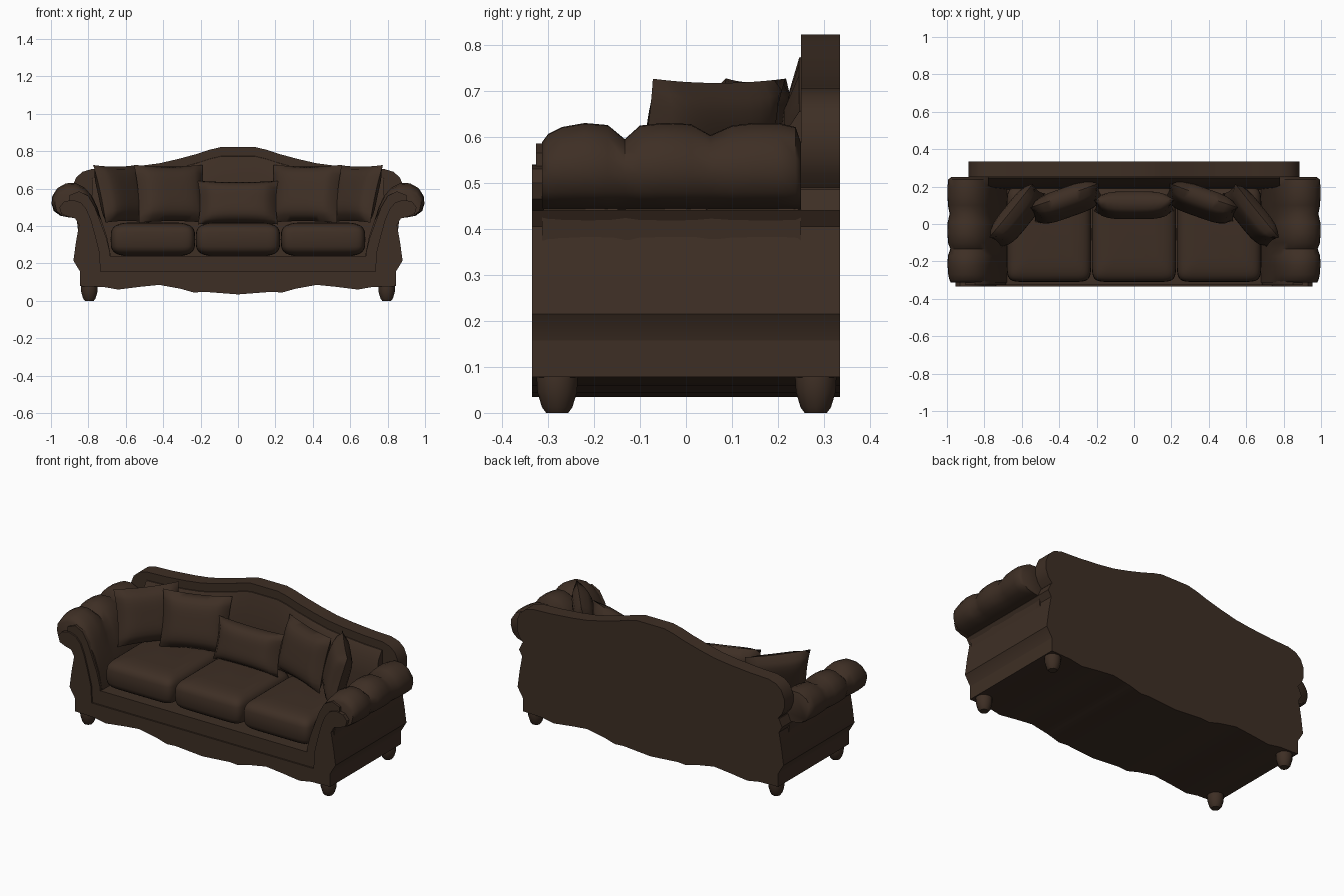
import bpy, bmesh, math
from mathutils import Matrix, Vector

if "Cube" in bpy.data.objects:
    bpy.data.objects.remove(bpy.data.objects["Cube"])

fabric = bpy.data.materials.new("dark brown upholstery")
fabric.diffuse_color = (0.048, 0.028, 0.018, 1)
fabric.use_nodes = True
fabric.node_tree.nodes["Principled BSDF"].inputs["Base Color"].default_value = fabric.diffuse_color


def finish(name, bm, angle=35):
    bmesh.ops.recalc_face_normals(bm, faces=bm.faces)
    me = bpy.data.meshes.new(name)
    bm.to_mesh(me)
    bm.free()
    ob = bpy.data.objects.new(name, me)
    bpy.context.collection.objects.link(ob)
    me.materials.append(fabric)
    bpy.ops.object.select_all(action='DESELECT')
    ob.select_set(True)
    bpy.context.view_layer.objects.active = ob
    bpy.ops.object.shade_smooth_by_angle(angle=math.radians(angle))
    return ob


def loft(name, rings, closed=True, angle=35):
    """Skin a list of point rings and cap both ends."""
    bm = bmesh.new()
    vs = [[bm.verts.new(p) for p in r] for r in rings]
    n = len(vs[0])
    for a, b in zip(vs, vs[1:]):
        for i in range(n):
            j = (i + 1) % n
            bm.faces.new((a[i], a[j], b[j], b[i]))
    bm.faces.new(vs[0])
    bm.faces.new(vs[-1])
    return finish(name, bm, angle)


def prism(name, outline, y0, y1, s=1):
    """Extrude a front (x, z) outline along y."""
    return loft(name, [[(s * x, y, z) for x, z in outline] for y in (y0, y1)])


def mirrored(half):
    return half + [(-x, z) for x, z in reversed(half) if x > 0]


def spow(v, e):
    return math.copysign(abs(v) ** e, v)


def cushion(name, centre, size):
    """Rounded box as a superellipsoid."""
    rings = []
    for i in range(1, 16):
        t = -math.pi / 2 + math.pi * i / 16
        r, z = spow(math.cos(t), 0.4), spow(math.sin(t), 0.55)
        ring = []
        for k in range(40):
            a = 2 * math.pi * k / 40
            ring.append((centre[0] + size[0] * r * spow(math.cos(a), 0.2),
                         centre[1] + size[1] * r * spow(math.sin(a), 0.2),
                         centre[2] + size[2] * z))
        rings.append(ring)
    return loft(name, rings, angle=60)


def pillow(name, centre, w, h, thick, yaw, tilt):
    """Thin-edged pillow with pulled-out corners."""
    n = 12
    m = Matrix.Translation(centre) @ Matrix.Rotation(yaw, 4, 'Z') @ Matrix.Rotation(-tilt, 4, 'X')
    bm = bmesh.new()
    for side in (-1, 1):
        g = []
        for i in range(n + 1):
            row = []
            for j in range(n + 1):
                u, v = 2 * i / n - 1, 2 * j / n - 1
                d = ((1 - u ** 4) * (1 - v ** 4)) ** 0.6
                p = Vector((u * w / 2 * (1 - 0.06 * (1 - v * v)),
                            side * thick / 2 * d,
                            v * h / 2 * (1 - 0.06 * (1 - u * u))))
                row.append(bm.verts.new(m @ p))
            g.append(row)
        for i in range(n):
            for j in range(n):
                bm.faces.new((g[i][j], g[i + 1][j], g[i + 1][j + 1], g[i][j + 1]))
    bmesh.ops.remove_doubles(bm, verts=bm.verts, dist=1e-5)
    return finish(name, bm, 60)


# Scalloped apron running the full depth, and the seat rail above it
prism("apron", mirrored([(0, .034), (.18, .048), (.235, .044), (.31, .065), (.42, .085),
                         (.52, .075), (.64, .06), (.72, .074), (.845, .078), (.845, .157),
                         (0, .157)]), -.335, .335)
prism("seat_rail", mirrored([(0, .15), (.74, .15), (.74, .24), (0, .24)]), -.326, .33)

# Camel-shaped back panel
TOP = [(0, .822), (.09, .822), (.15, .808), (.22, .785), (.32, .758), (.42, .735), (.52, .722),
       (.66, .71), (.78, .705), (.83, .69), (.865, .66), (.885, .61), (.885, .56), (.87, .52),
       (.845, .49)]
prism("back_panel", mirrored(TOP + [(.845, .15), (0, .15)]), .25, .335)

# Sloping inner back padding that follows the camel line
rings = []
for x, z in [(-x, z) for x, z in reversed(TOP[1:9])] + TOP[:9]:
    rings.append([(x, .26, z - .045), (x, .246, z - .05), (x, .213, min(z - .1, .66)),
                  (x, .195, .5), (x, .185, .23), (x, .26, .23)])
loft("back_padding", rings)

# Arms: shaped side, front scroll panel, trim and tufted roll
SIDE = [(.74, .15), (.845, .15), (.845, .157), (.88, .215), (.867, .31), (.85, .405), (.87, .44),
        (.85, .485), (.77, .485), (.745, .35)]
PANEL = [(.735, .15), (.845, .15), (.845, .157), (.88, .215), (.867, .31), (.85, .405),
         (.87, .44), (.91, .45), (.945, .465), (.955, .5), (.93, .53), (.885, .54), (.84, .525),
         (.81, .49), (.785, .43), (.76, .34), (.738, .25)]
TRIM = [(.68, .2), (.75, .2), (.77, .34), (.8, .45), (.85, .52), (.9, .535), (.9, .565),
        (.85, .585), (.8, .56), (.765, .5), (.735, .42), (.705, .34), (.685, .26)]
ROLL = [(.68, .24), (.70, .34), (.73, .43), (.752, .50), (.78, .56), (.82, .605), (.87, .63),
        (.92, .628), (.965, .603), (.993, .56), (.997, .52), (.985, .48), (.95, .455), (.90, .445),
        (.86, .442), (.84, .24)]
# y position and puffiness of each roll section; dips are the tuft seams
SECTIONS = [(-.313, .62), (-.30, .78), (-.27, .92), (-.22, 1), (-.17, .96), (-.133, .68),
            (-.10, .95), (-.05, 1), (.01, .98), (.053, .76), (.10, .95), (.15, 1), (.20, 1),
            (.238, .92), (.25, .6)]


def roll_point(x, z, y, k):
    if z > .5:
        z = .52 + (z - .52) * k
    if z > .43:
        x = .88 + (x - .88) * (1 - (1 - k) * .4)
    return x, y, z


for s, side in ((-1, "left"), (1, "right")):
    prism(side + "_arm_side", SIDE, -.315, .335, s)
    prism(side + "_arm_front_panel", PANEL, -.335, -.31, s)
    prism(side + "_arm_trim", TRIM, -.326, -.29, s)
    rings = []
    for y, k in SECTIONS:
        ring = [roll_point(x, z, y, k) for x, z in ROLL]
        rings.append([(s * x, yy, z) for x, yy, z in ring])
    loft(side + "_arm_roll", rings, angle=50)

    # Turned bun feet
    for yy, end in ((-.28, "front"), (.282, "back")):
        rings = []
        for r, z in ((.024, 0), (.033, .012), (.043, .045), (.045, .08), (.04, .1)):
            rings.append([(s * .795 + r * math.cos(a * math.pi / 6),
                           yy + r * math.sin(a * math.pi / 6), z) for a in range(12)])
        loft(f"{side}_{end}_foot", rings)

    # Throw pillows: one in the corner, one beside it
    pillow(side + "_corner_pillow", (s * .625, .045, .572), .37, .32, .12, -s * .89, .27)
    pillow(side + "_back_pillow", (s * .36, .115, .572), .39, .32, .13, -s * .34, .25)

# Seat cushions and the small middle pillow
for i, name in enumerate(("left", "middle", "right")):
    cushion(name + "_seat_cushion", ((i - 1) * .455, -.055, .328), (.226, .255, .092))
pillow("middle_pillow", (0, .1, .525), .43, .24, .13, 0, .25)
